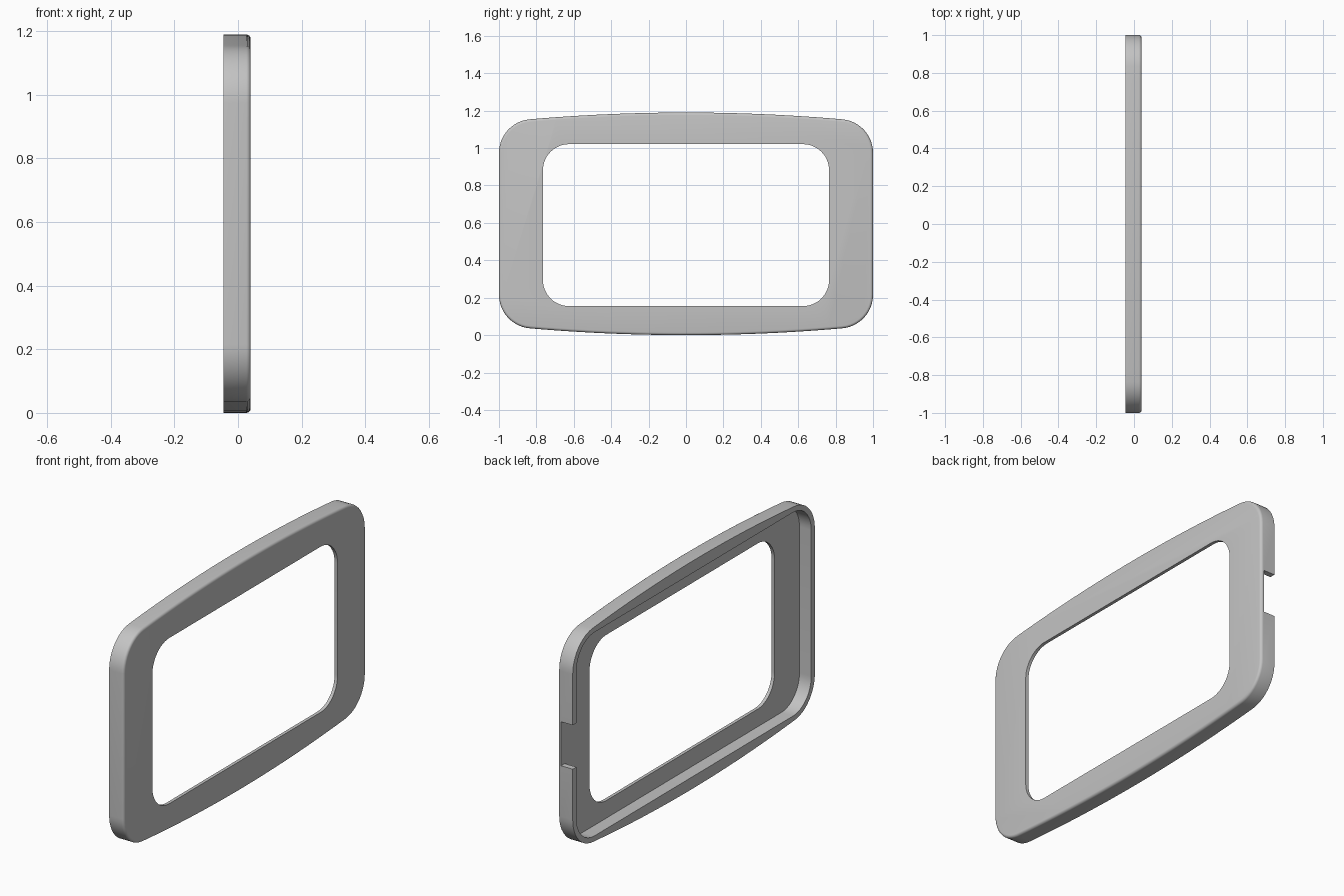
import bpy, bmesh, math

cube = bpy.data.objects.get("Cube")
if cube:
    bpy.data.objects.remove(cube, do_unlink=True)

BACK, FRONT, MID = -0.045, 0.04, 0.595   # depth limits and mid height
PLATE = 0.023                            # inner side of the front plate

grey = bpy.data.materials.new("Plain grey")
grey.use_nodes = True
colour = (0.55, 0.55, 0.55, 1)
grey.diffuse_color = colour
grey.node_tree.nodes["Principled BSDF"].inputs["Base Color"].default_value = colour


def outline(half_y, half_z, r, bow=0.0, steps=12):
    """Rounded rectangle whose top and bottom may bow outwards."""
    flat = half_y - r
    slope = math.atan(2 * bow / flat) if bow else 0
    top = half_z - bow * ((flat + r * math.sin(slope)) / flat) ** 2
    cz = top - r * math.cos(slope)
    end = math.pi / 2 - slope
    quarter = [(flat + r * math.cos(end * i / steps), cz + r * math.sin(end * i / steps))
               for i in range(steps + 1)]
    if bow:
        y0 = quarter[-1][0]
        for i in range(1, steps):
            y = y0 * (1 - i / steps)
            quarter.append((y, half_z - bow * (y / flat) ** 2))
        quarter.append((0, half_z))
    upper = quarter + [(-y, z) for y, z in reversed(quarter) if y > 0]
    return upper + [(-y, -z) for y, z in upper]


def prism(name, points, x0, x1, mid=MID, bevel=0.0):
    """Extrude a y-z outline along x, optionally rounding its front rim."""
    bm = bmesh.new()
    face = bm.faces.new([bm.verts.new((x0, y, z + mid)) for y, z in points])
    ext = bmesh.ops.extrude_face_region(bm, geom=[face])["geom"]
    for v in ext:
        if isinstance(v, bmesh.types.BMVert):
            v.co.x = x1
    bmesh.ops.recalc_face_normals(bm, faces=bm.faces[:])
    if bevel:
        rim = [e for e in bm.edges if all(abs(v.co.x - x1) < 1e-5 for v in e.verts)]
        bmesh.ops.bevel(bm, geom=rim, offset=bevel, segments=4, profile=0.5,
                        affect='EDGES', clamp_overlap=True)
    mesh = bpy.data.meshes.new(name)
    bm.to_mesh(mesh)
    bm.free()
    mesh.materials.append(grey)
    ob = bpy.data.objects.new(name, mesh)
    bpy.context.collection.objects.link(ob)
    return ob


# Bezel body with bowed top and bottom
bezel = prism("bezel_frame", outline(1.0, 0.595, 0.18, bow=0.035), BACK, FRONT, bevel=0.014)

# Cutters: window, rear recess and the notch in the left-hand wall
notch = [(0.9, -0.115), (1.1, -0.115), (1.1, 0.115), (0.9, 0.115)]
cutters = [
    prism("recess_cutter", outline(0.97, 0.532, 0.15), BACK - 0.1, PLATE),
    prism("window_cutter", outline(0.765, 0.433, 0.14), BACK - 0.2, FRONT + 0.1, mid=0.588),
    prism("notch_cutter", notch, BACK - 0.15, PLATE - 0.001),
]

bpy.ops.object.select_all(action='DESELECT')
bezel.select_set(True)
bpy.context.view_layer.objects.active = bezel
for cutter in cutters:
    cutter.hide_render = True
    mod = bezel.modifiers.new(cutter.name, 'BOOLEAN')
    mod.operation = 'DIFFERENCE'
    mod.solver = 'EXACT'
    mod.object = cutter
    bpy.ops.object.modifier_apply(modifier=mod.name)
    bpy.data.objects.remove(cutter, do_unlink=True)

bpy.ops.object.shade_smooth_by_angle(angle=math.radians(30))
